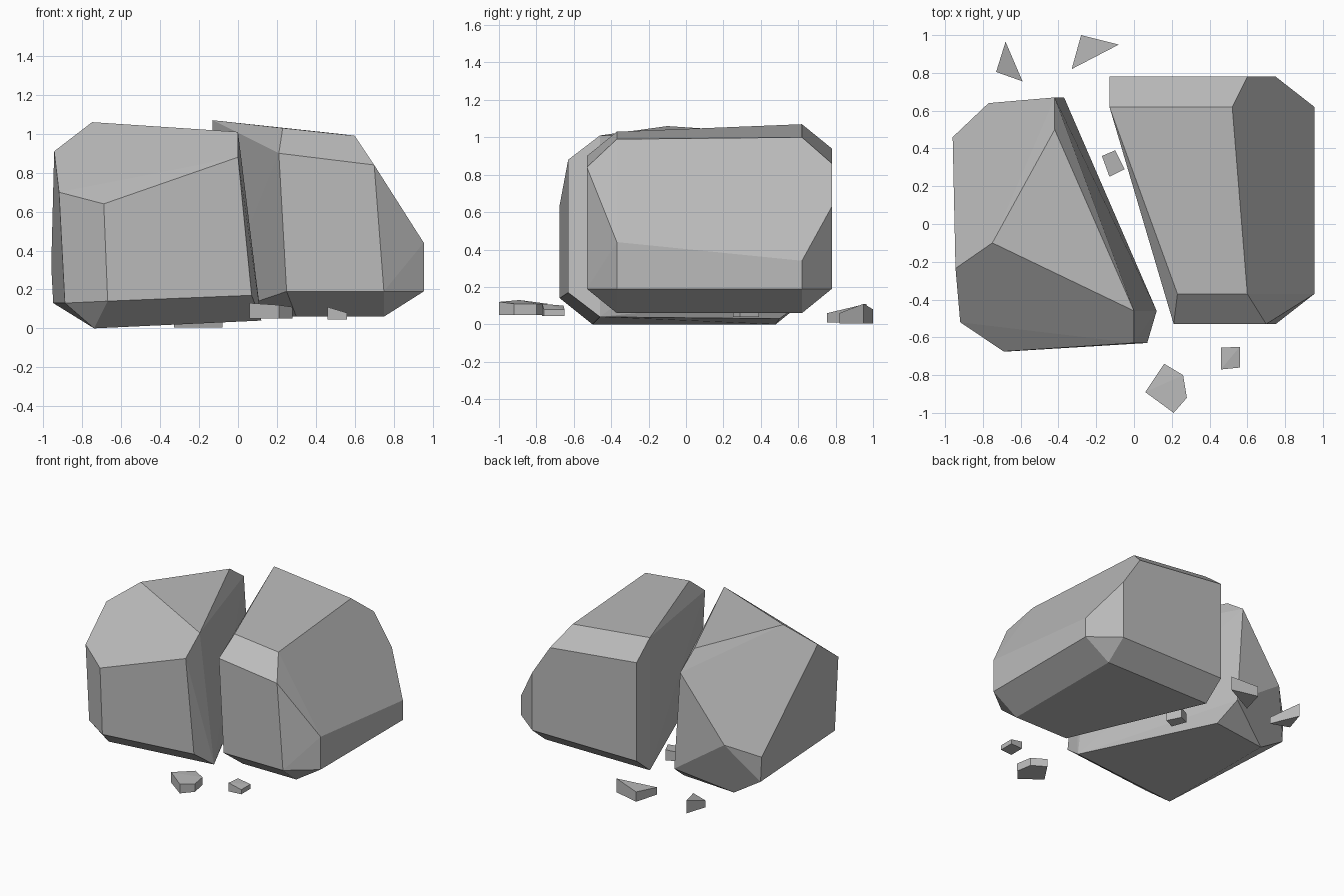
import bpy
import bmesh
import math

# Remove the default object only
default_cube = bpy.data.objects.get("Cube")
if default_cube:
    bpy.data.objects.remove(default_cube, do_unlink=True)


def flat_material(name, colour):
    material = bpy.data.materials.new(name)
    material.use_nodes = True
    material.diffuse_color = colour
    shader = next(n for n in material.node_tree.nodes if n.type == "BSDF_PRINCIPLED")
    shader.inputs["Base Color"].default_value = colour
    shader.inputs["Roughness"].default_value = 0.9
    return material


stone = flat_material("grey stone", (0.5, 0.5, 0.5, 1))


def faceted_stone(name, corners):
    """Wrap the corner points in a closed convex stone with flat facets."""
    bm = bmesh.new()
    for corner in corners:
        bm.verts.new(corner)
    hull = bmesh.ops.convex_hull(bm, input=bm.verts[:])
    loose = {v for v in hull["geom_interior"] + hull["geom_unused"]
             if isinstance(v, bmesh.types.BMVert)}
    bmesh.ops.delete(bm, geom=list(loose), context="VERTS")
    # Merge nearly coplanar triangles into clean facets
    bmesh.ops.dissolve_limit(bm, angle_limit=math.radians(2),
                             verts=bm.verts[:], edges=bm.edges[:])
    bmesh.ops.recalc_face_normals(bm, faces=bm.faces[:])
    mesh = bpy.data.meshes.new(name)
    bm.to_mesh(mesh)
    bm.free()
    mesh.materials.append(stone)
    stone_object = bpy.data.objects.new(name, mesh)
    bpy.context.collection.objects.link(stone_object)
    return stone_object


def stone_chip(name, outline, bottom, tops):
    """Small broken slab: an outline with a flat base and a sloping top."""
    base = [(x, y, bottom) for x, y in outline]
    lid = [(x, y, top) for (x, y), top in zip(outline, tops)]
    return faceted_stone(name, base + lid)


# Left half of the boulder: chamfered block, named by its depth planes
front, front_in, back_in, back = -.53, -.37, .62, .78
side, side_in, crack_back = .955, .75, -.13
base, base_rim = .06, .19

top_facet = [(crack_back, back_in, 1.07), (.52, back_in, 1),
             (.6, front_in, .99), (.23, front_in, 1.03)]
upper_chamfers = [(crack_back, back, .94), (.6, back, .86), (side_in, back, .63),
                  (.21, front, .9), (.7, front, .84)]
outer_side = [(side, front_in, .44), (side, back_in, .34),
              (side, front_in, base_rim), (side, back_in, base_rim)]
lower_rim = [(side_in, back, base_rim), (side_in, front, base_rim),
             (.25, front, base_rim), (crack_back, back, base_rim)]
underside = [(side_in, front_in, base), (side_in, back_in, base),
             (.3, front_in, base), (crack_back, back_in, base)]
faceted_stone("left_boulder_half",
              top_facet + upper_chamfers + outer_side + lower_rim + underside)

# Right half of the boulder: more irregular, leaning towards the crack
crown = [(-.75, -.1, 1.06), (0, -.46, 1.01), (-.42, .5, 1.02)]
front_slope = [(0, -.63, .88), (-.69, -.675, .64), (-.92, -.52, .7), (-.945, -.235, .91)]
back_slope = [(-.42, .67, .9), (-.77, .64, .43), (-.96, .46, .32)]
foot_rim = [(-.89, -.52, .13), (-.67, -.675, .14), (.07, -.63, .17),
            (-.37, .67, .155), (-.95, .46, .13)]
foot = [(-.74, -.5, 0), (.12, -.46, .04), (-.33, .5, .03), (-.74, .48, 0)]
faceted_stone("right_boulder_half", crown + front_slope + back_slope + foot_rim + foot)

# Chips scattered around the split boulder
stone_chip("front_large_chip",
           [(.16, -.74), (.26, -.8), (.28, -1), (.21, -1), (.06, -.89)][:2]
           + [(.28, -.92), (.21, -1), (.06, -.89)],
           .05, [.11, .11, .11, .12, .13])
stone_chip("front_small_chip",
           [(.46, -.655), (.56, -.65), (.56, -.76), (.46, -.77)],
           .045, [.1, .08, .08, .11])
stone_chip("crack_chip",
           [(-.17, .36), (-.1, .39), (-.05, .29), (-.13, .25)],
           .04, [.11, .12, .11, .1])
stone_chip("back_right_chip",
           [(-.68, .965), (-.73, .805), (-.59, .755)],
           .01, [.11, .06, .06])
stone_chip("back_centre_chip",
           [(-.28, 1), (-.33, .82), (-.08, .95)],
           .005, [.08, .06, .11])
